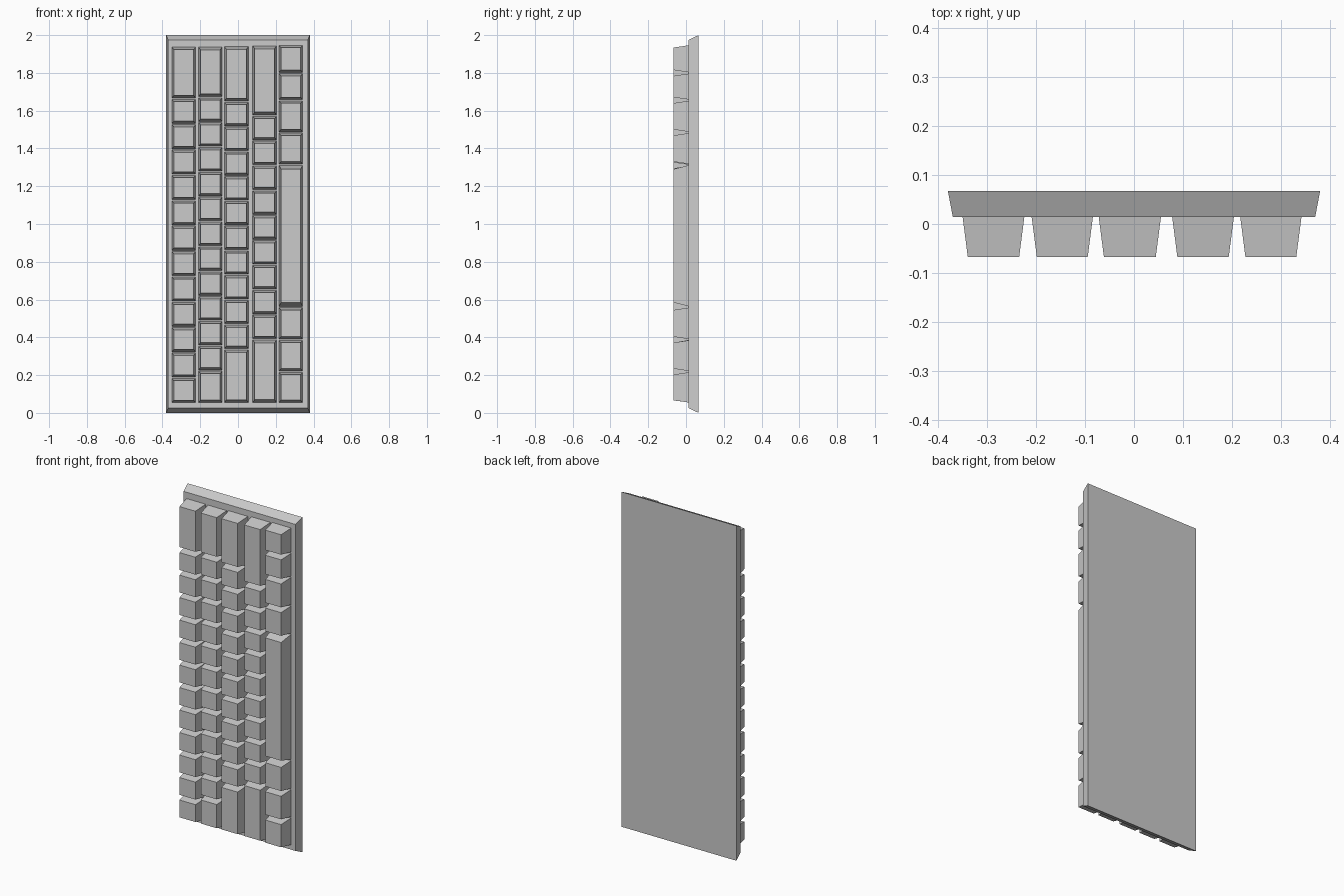
import bpy, bmesh

if "Cube" in bpy.data.objects:
    bpy.data.objects.remove(bpy.data.objects["Cube"])

Y_BACK, Y_DECK, Y_FRONT = 0.067, 0.014, -0.067
BOTTOM = 0.055
GAP = 0.007


def tapered_block(name, x0, x1, z0, z1, y_back, y_front, inset_x, inset_z):
    """Box whose front face is smaller than its back face."""
    bm = bmesh.new()
    bmesh.ops.create_cube(bm, size=1.0)
    for v in bm.verts:
        front = v.co.y < 0
        ix, iz = (inset_x, inset_z) if front else (0, 0)
        v.co.x = x0 + ix if v.co.x < 0 else x1 - ix
        v.co.z = z0 + iz if v.co.z < 0 else z1 - iz
        v.co.y = y_front if front else y_back
    mesh = bpy.data.meshes.new(name)
    bm.to_mesh(mesh)
    bm.free()
    obj = bpy.data.objects.new(name, mesh)
    bpy.context.collection.objects.link(obj)
    return obj


# Case: flared slab behind the keys
tapered_block("keyboard_case", -0.38, 0.38, 0.0, 2.0, Y_BACK, Y_DECK, 0.01, 0.025)


def even(start, end, count):
    return [start + (end - start) * i / count for i in range(count + 1)]


# Key rows: left edge, right edge, boundaries between keys from bottom to top
rows = [
    ("number", -0.350, -0.224, even(BOTTOM, 1.667, 12) + [1.937 + GAP]),
    ("upper", -0.209, -0.084, [BOTTOM] + even(0.228, 1.675, 11) + [1.936 + GAP]),
    ("home", -0.072, 0.055, [BOTTOM] + even(0.341, 1.651, 10) + [1.939 + GAP]),
    ("lower", 0.078, 0.204, [BOTTOM] + even(0.393, 1.577, 9) + [1.943 + GAP]),
    ("space", 0.217, 0.342,
     [BOTTOM, 0.222, 0.391, 0.564, 1.318, 1.488, 1.659, 1.803, 1.946 + GAP]),
]

# Keycaps: longer caps slope slightly more at their ends
for name, x0, x1, edges in rows:
    for i, (z0, z1) in enumerate(zip(edges, edges[1:])):
        slope = 0.010 + 0.014 * (z1 - z0)
        tapered_block(f"{name}_row_key_{i + 1}", x0, x1, z0, z1 - GAP,
                      Y_DECK, Y_FRONT, 0.0105, slope)
